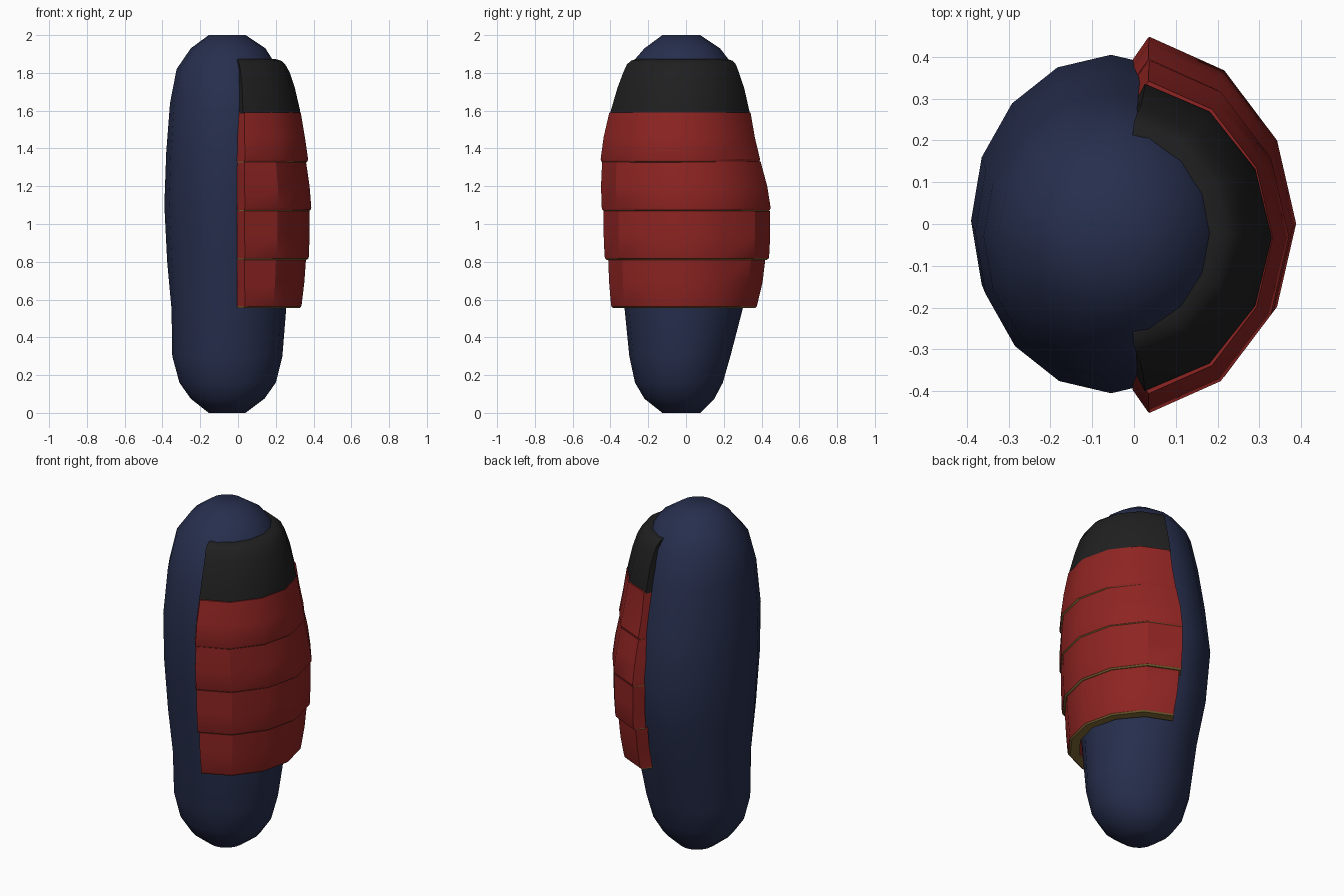
import bpy, bmesh
from math import cos, sin, pi


def material(name, rgb):
    m = bpy.data.materials.new(name)
    m.diffuse_color = (*rgb, 1)
    return m


NAVY = material("navy", (0.020, 0.028, 0.075))
RED = material("red", (0.27, 0.018, 0.016))
BLACK = material("black", (0.014, 0.014, 0.015))
GOLD = material("gold", (0.25, 0.16, 0.04))


def finish(name, bm, mats, angle):
    bmesh.ops.recalc_face_normals(bm, faces=bm.faces)
    me = bpy.data.meshes.new(name)
    bm.to_mesh(me)
    bm.free()
    ob = bpy.data.objects.new(name, me)
    bpy.context.collection.objects.link(ob)
    for m in mats:
        me.materials.append(m)
    bpy.ops.object.select_all(action='DESELECT')
    ob.select_set(True)
    bpy.context.view_layer.objects.active = ob
    bpy.ops.object.shade_smooth_by_angle(angle=angle)
    return ob


def bridge(bm, a, b, mat=0):
    n = len(a)
    for i in range(n):
        j = (i + 1) % n
        bm.faces.new((a[i], a[j], b[j], b[i])).material_index = mat


# limb: 16-sided rounded sleeve; rows are z, x min, x max, y min, y max
body = [
    (0.00, -0.155, 0.04, -0.125, 0.075), (0.075, -0.25, 0.14, -0.22, 0.15),
    (0.16, -0.31, 0.20, -0.27, 0.195), (0.30, -0.348, 0.235, -0.30, 0.235),
    (0.55, -0.352, 0.255, -0.325, 0.30), (0.80, -0.375, 0.27, -0.36, 0.37),
    (1.10, -0.39, 0.28, -0.39, 0.405), (1.38, -0.38, 0.27, -0.405, 0.365),
    (1.64, -0.36, 0.25, -0.37, 0.31), (1.82, -0.325, 0.215, -0.315, 0.265),
    (1.93, -0.25, 0.145, -0.22, 0.18), (2.00, -0.155, 0.04, -0.125, 0.075)]
bm = bmesh.new()
rings = []
for z, xa, xb, ya, yb in body:
    rings.append([bm.verts.new(((xa + xb) / 2 + (xb - xa) / 2 * cos(k * pi / 8),
                                (ya + yb) / 2 + (yb - ya) / 2 * sin(k * pi / 8), z))
                  for k in range(16)])
for a, b in zip(rings, rings[1:]):
    bridge(bm, a, b)
bm.faces.new(rings[0])
bm.faces.new(rings[-1])
finish("sleeve_body", bm, [NAVY], 0.9)

# armour outline: half ring of seven points on 30 degree steps
HALF = [(0.0, -1.0), (0.51, -0.82), (0.87, -0.445), (1.0, 0.0),
        (0.87, 0.445), (0.51, 0.82), (0.0, 1.0)]


def arc(x0, x1, ya, yb):
    return [(x0 + (x1 - x0) * u, (ya + yb) / 2 + (yb - ya) / 2 * v) for u, v in HALF]


def plate(name, rows, mat, trim):
    """Thick half shell; rows are z, start x, x max, y min, y max, thickness."""
    bm = bmesh.new()
    rings = []
    for z, x0, x1, ya, yb, t in rows:
        outer = arc(x0, x1, ya, yb)
        inner = arc(-0.004, x1 - t, ya + t, yb - t)
        rings.append([bm.verts.new((x, y, z)) for x, y in outer + inner[::-1]])
    for k, (a, b) in enumerate(zip(rings, rings[1:])):
        bridge(bm, a, b, 1 if trim and k == 0 else 0)
    for r, m in ((rings[0], 1 if trim else 0), (rings[-1], 0)):
        for i in range(6):
            bm.faces.new((r[i], r[i + 1], r[12 - i], r[13 - i])).material_index = m
    finish(name, bm, [mat, GOLD], 0.5)


# four overlapping red plates: bottom, middle, top sections (z, x max, y min, y max)
bands = [
    [(0.555, 0.337, -0.397, 0.377), (0.69, 0.351, -0.407, 0.405), (0.815, 0.360, -0.412, 0.420)],
    [(0.810, 0.375, -0.431, 0.440), (0.94, 0.379, -0.436, 0.446), (1.070, 0.379, -0.438, 0.446)],
    [(1.068, 0.388, -0.446, 0.448), (1.20, 0.379, -0.450, 0.430), (1.330, 0.360, -0.444, 0.395)],
    [(1.325, 0.371, -0.452, 0.392), (1.46, 0.354, -0.436, 0.364), (1.590, 0.332, -0.406, 0.342)]]
for n, ((z, x, a, b), mid, top) in enumerate(bands):
    rows = [(z, 0.03, x - 0.012, a + 0.012, b - 0.012, 0.044),
            (z + 0.007, 0.033, x - 0.003, a + 0.003, b - 0.003, 0.053),
            (z + 0.018, 0.037, x, a, b, 0.056)]
    rows += [(s[0], 0.035, *s[1:], 0.056) for s in (mid, top)]
    plate(f"armour_plate_{n + 1}", rows, RED, True)

# black shoulder cap closing onto the sleeve
cap = [(1.585, 0.026, 0.330, -0.400, 0.335, 0.055), (1.60, 0.026, 0.329, -0.398, 0.335, 0.055),
       (1.72, 0.022, 0.301, -0.363, 0.308, 0.055), (1.80, 0.015, 0.275, -0.333, 0.281, 0.055),
       (1.845, 0.007, 0.250, -0.313, 0.264, 0.055), (1.865, 0.0, 0.228, -0.290, 0.245, 0.055),
       (1.874, -0.003, 0.195, -0.262, 0.218, 0.045)]
plate("shoulder_cap", cap, BLACK, False)
